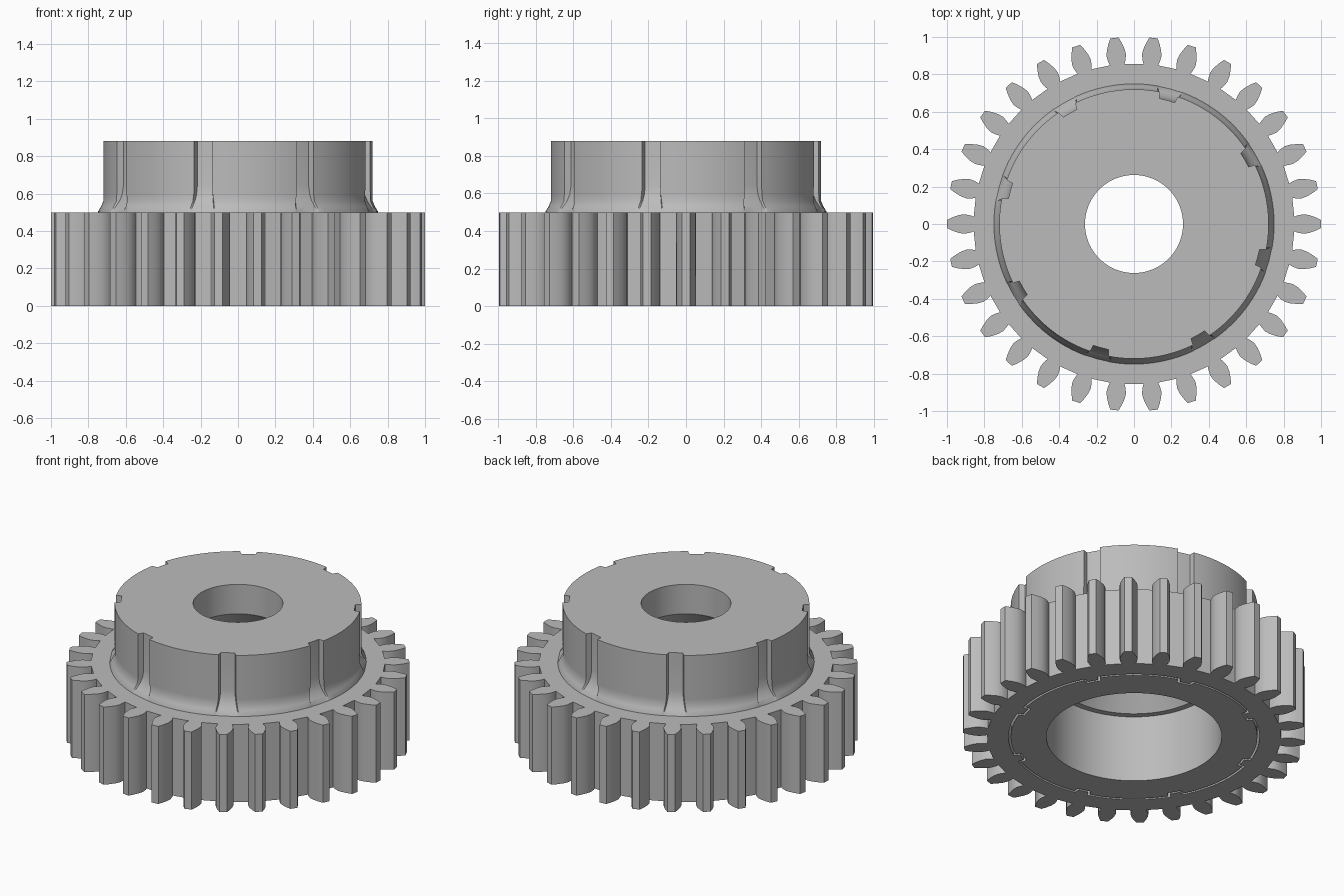
import bpy
import bmesh
from math import cos, sin, radians, pi

cube = bpy.data.objects.get("Cube")
if cube:
    bpy.data.objects.remove(cube, do_unlink=True)

TEETH, NOTCHES = 30, 8
HEIGHT, TOP = 0.5, 0.88

# Single material
steel = bpy.data.materials.new("light_grey_steel")
steel.use_nodes = True
GREY = (0.5, 0.5, 0.5, 1)
steel.diffuse_color = GREY
steel.node_tree.nodes["Principled BSDF"].inputs["Base Color"].default_value = GREY


def finish(name, bm):
    """Turn a bmesh into a smooth-shaded object with sharp edges kept."""
    bmesh.ops.recalc_face_normals(bm, faces=bm.faces[:])
    mesh = bpy.data.meshes.new(name)
    bm.to_mesh(mesh)
    bm.free()
    mesh.materials.append(steel)
    obj = bpy.data.objects.new(name, mesh)
    bpy.context.collection.objects.link(obj)
    bpy.ops.object.select_all(action="DESELECT")
    obj.select_set(True)
    bpy.context.view_layer.objects.active = obj
    bpy.ops.object.shade_smooth_by_angle(angle=radians(30))
    return obj


def notched_ring(radius, floor, half, z):
    """Circle with evenly spaced shallow notches, half = notch half angle."""
    lean, pitch, steps = 0.5, 360 / NOTCHES, 12
    points = []
    for n in range(NOTCHES):
        start = 30 + n * pitch
        local = [(-half, floor), (0, floor), (half, floor)]
        first = half + lean
        span = pitch - 2 * first
        local += [(first + span * i / steps, radius) for i in range(steps + 1)]
        points += [(r * cos(radians(start + a)), r * sin(radians(start + a)), z)
                   for a, r in local]
    return points


def circle(radius, z):
    return notched_ring(radius, radius, 3.3, z)


# Toothed ring: undercut tooth flank as (radius, half width)
flank = [(0.857, 0.039), (0.875, 0.046), (0.905, 0.052),
         (0.935, 0.048), (0.97, 0.036), (1.0, 0.022)]
tooth = [(r, -w) for r, w in flank] + [(r, w) for r, w in reversed(flank)]
outline = []
for t in range(TEETH):
    a = 2 * pi * t / TEETH
    outline += [(x * cos(a) - y * sin(a), x * sin(a) + y * cos(a), 0)
                for x, y in tooth]

bm = bmesh.new()
edges = []
for loop in (outline, notched_ring(0.733, 0.698, 2.5, 0)):
    verts = [bm.verts.new(p) for p in loop]
    edges += [bm.edges.new((v, verts[i - 1])) for i, v in enumerate(verts)]
bmesh.ops.triangle_fill(bm, edges=edges, use_beauty=True)
result = bmesh.ops.extrude_face_region(bm, geom=bm.faces[:], use_keep_orig=True)
moved = [g for g in result["geom"] if isinstance(g, bmesh.types.BMVert)]
bmesh.ops.translate(bm, verts=moved, vec=(0, 0, HEIGHT))
finish("toothed_ring", bm)

# Notched hub: one closed loft, up the outside and down through the bore
rings = [
    notched_ring(0.72, 0.685, 3.5, 0),
    notched_ring(0.72, 0.685, 3.5, 0.49),
    circle(0.75, 0.49),
    notched_ring(0.749, 0.747, 5.0, 0.503),
    notched_ring(0.733, 0.724, 4.6, 0.53),
    notched_ring(0.72, 0.704, 4.1, 0.56),
    notched_ring(0.72, 0.691, 3.7, 0.595),
    notched_ring(0.72, 0.685, 3.5, 0.64),
    notched_ring(0.72, 0.685, 3.5, TOP),
    circle(0.262, TOP),
    circle(0.262, 0.69),
    circle(0.475, 0.43),
    circle(0.512, 0.43),
    circle(0.512, 0),
]
bm = bmesh.new()
lofts = [[bm.verts.new(p) for p in ring] for ring in rings]
for k, upper in enumerate(lofts):
    lower = lofts[k - 1]
    for i in range(len(upper)):
        bm.faces.new((lower[i - 1], lower[i], upper[i], upper[i - 1]))
finish("notched_hub", bm)
